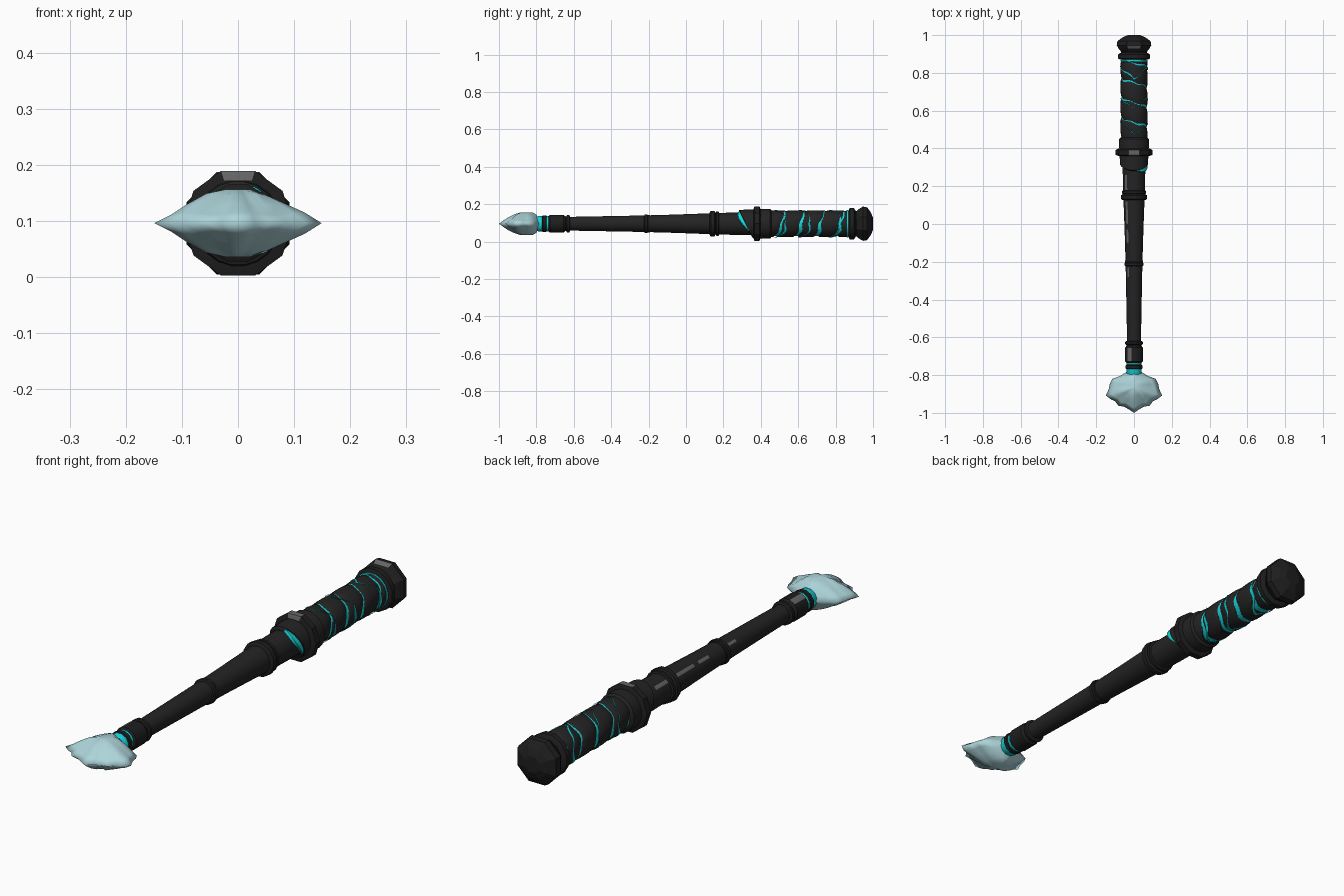
import bpy, bmesh
from math import sin, cos, atan2, pi, tau, radians

cube = bpy.data.objects.get("Cube")
if cube:
    bpy.data.objects.remove(cube)

AXIS_Z = 0.096


def material(name, rgb, rough=0.6):
    m = bpy.data.materials.new(name)
    m.use_nodes = True
    m.diffuse_color = (*rgb, 1)
    m.roughness = rough
    node = m.node_tree.nodes["Principled BSDF"]
    node.inputs["Base Color"].default_value = (*rgb, 1)
    node.inputs["Roughness"].default_value = rough
    return m


BLACK = material("black leather", (0.017, 0.017, 0.017))
METAL = material("dark metal", (0.013, 0.013, 0.013))
CYAN = material("glowing cyan", (0.008, 0.66, 0.7))
ICE = material("pale ice", (0.42, 0.66, 0.7))
WORN = material("worn grey", (0.13, 0.13, 0.13))


def finish(name, bm, mat, smooth=35):
    bmesh.ops.remove_doubles(bm, verts=bm.verts, dist=0.00005)
    bmesh.ops.recalc_face_normals(bm, faces=bm.faces)
    mesh = bpy.data.meshes.new(name)
    bm.to_mesh(mesh)
    bm.free()
    mesh.materials.append(mat)
    ob = bpy.data.objects.new(name, mesh)
    bpy.context.collection.objects.link(ob)
    bpy.ops.object.select_all(action="DESELECT")
    ob.select_set(True)
    bpy.context.view_layer.objects.active = ob
    if smooth:
        bpy.ops.object.shade_smooth_by_angle(angle=radians(smooth))
    return ob


def around(a, r, y):
    """Point at angle a from the top of the long axis."""
    return (r * sin(a), y, AXIS_Z + r * cos(a))


def grid(bm, rows, closed):
    rows = [[bm.verts.new(p) for p in row] for row in rows]
    n = len(rows[0])
    for r0, r1 in zip(rows, rows[1:]):
        for i in range(n if closed else n - 1):
            j = (i + 1) % n
            bm.faces.new((r0[i], r0[j], r1[j], r1[i]))
    return rows


def lathe(name, profile, mat, sides=16, smooth=35, shift=None):
    """Turn (y, radius) pairs round the axis; shift slides a point along y by angle."""
    bm = bmesh.new()
    angles = [tau * (i + 0.5) / sides for i in range(sides)]
    rows = [[around(a, r, y + (shift(a, k) if shift else 0)) for a in angles]
            for k, (y, r) in enumerate(profile)]
    rows = grid(bm, rows, True)
    bm.faces.new(rows[0])
    bm.faces.new(rows[-1])
    return finish(name, bm, mat, smooth)


def wear(ob, angle, spans):
    """Turn the faces at one angle, within the y spans, to worn grey."""
    ob.data.materials.append(WORN)
    for f in ob.data.polygons:
        x, y, z = f.center
        if (abs(atan2(x, z - AXIS_Z) - radians(angle)) < 0.05 and abs(f.normal.y) < 0.95
                and any(lo < y < hi for lo, hi in spans)):
            f.material_index = 1


def ring(name, y, width, r, mat=METAL, sides=12):
    h = width / 2
    return lathe(name, [(y - h, r * 0.86), (y - h * 0.6, r), (y + h * 0.6, r),
                        (y + h, r * 0.86)], mat, sides)


def band(name, path, half_width, turns, limits, r, crown, mat):
    """Ribbon round the grip: path gives y by angle, clipped to the limits."""
    bm = bmesh.new()
    rows = []
    for i in range(turns * 24 + 1):
        a = tau * i / 24
        row = []
        for s in (-1, -0.9, -0.3, 0.3, 0.9, 1):
            y = min(max(path(a) + s * half_width(a), limits[0]), limits[1])
            lift = -crown if abs(s) == 1 else crown * (1 - s * s)
            row.append(around(-a, r + lift, y))
        rows.append(row)
    grid(bm, rows, False)
    bmesh.ops.dissolve_degenerate(bm, dist=0.0001, edges=bm.edges)
    return finish(name, bm, mat)


# Shaft, tapering toward the blade, with a scuffed streak
shaft = lathe("shaft", [(-0.77, 0.034), (-0.62, 0.037), (-0.28, 0.0434), (-0.23, 0.0445),
                        (-0.1, 0.048), (-0.03, 0.0505), (0.0, 0.0515), (0.12, 0.056),
                        (0.18, 0.0585), (0.26, 0.06), (0.42, 0.062)], BLACK, 24)
wear(shaft, -45, [(-0.28, -0.23), (-0.1, -0.03), (0.0, 0.12), (0.18, 0.26)])

# Blade socket and shaft bands
socket = lathe("blade_socket", [(-0.735, 0.041), (-0.728, 0.049), (-0.655, 0.049),
                                (-0.645, 0.041), (-0.64, 0.041)], METAL, 12)
wear(socket, -30, [(-0.72, -0.66)])
ring("socket_rear_band", -0.63, 0.02, 0.048)
ring("socket_front_band", -0.757, 0.028, 0.046)
lathe("blade_glow_band", [(-0.80, 0.036), (-0.79, 0.042), (-0.735, 0.042)], CYAN, 12)
ring("middle_band", -0.213, 0.022, 0.052)
ring("middle_band_lip", -0.198, 0.014, 0.049)
ring("upper_band", 0.142, 0.032, 0.071)
ring("upper_band_lip", 0.168, 0.02, 0.067)


# Sleeve with a tongue reaching forward on top, over a liner glowing at one side
def tongue(a, k):
    return 0.07 * (1 - cos(a)) / 2 if k < 2 else 0


def liner_edge(a, k):
    return tongue(a, k) - (0.03 * max(0, sin(a + 0.35)) ** 2 if k < 2 else 0)


lathe("sleeve", [(0.28, 0.062), (0.285, 0.075), (0.36, 0.077), (0.42, 0.08),
                 (0.45, 0.08), (0.46, 0.068)], BLACK, 20, shift=tongue)
lathe("sleeve_glow_liner", [(0.288, 0.06), (0.292, 0.071), (0.4, 0.072)], CYAN, 20,
      shift=liner_edge)

# Guard ring
guard = lathe("guard_ring", [(0.36, 0.08), (0.366, 0.098), (0.392, 0.098), (0.4, 0.08)],
              METAL, 10)
wear(guard, 0, [(0.355, 0.38)])

# Grip: glowing core seen through the gaps of a wound leather wrap
lathe("grip_glow_core", [(0.42, 0.067), (0.88, 0.067)], CYAN, 24)
PITCH = 0.105
band("grip_wrap", lambda a: 0.38 + PITCH * a / tau + 0.004 * sin(5 * a),
     lambda a: PITCH / 2 - 0.0095 * max(0, 0.55 - 0.5 * cos(a) + 0.35 * sin(2.3 * a)),
     6, (0.43, 0.86), 0.069, 0.003, BLACK)

# Glowing chevron veins crossing the wrap
for name, y, phase, floor in (("rear_vein", 0.768, 0.6, 0.85), ("middle_vein", 0.605, 0.0, 0.4),
                              ("front_vein", 0.475, 1.4, 0.4)):
    band(name, lambda a: y + 0.06 * abs(sin(a)) + 0.006 * sin(5 * a),
         lambda a: 0.0065 * max(0, floor - 0.5 * cos(a) + 0.4 * sin(3 * a + phase)),
         1, (0.45, 0.85), 0.0728, 0.001, CYAN)
ring("grip_end_glow", 0.864, 0.012, 0.074, CYAN, 16)

# Pommel
lathe("pommel_collar", [(0.87, 0.074), (0.876, 0.088), (0.897, 0.088), (0.907, 0.072)],
      METAL, 12)
lathe("pommel_neck", [(0.89, 0.07), (0.93, 0.07)], METAL, 12)
pommel = lathe("pommel", [(0.91, 0.072), (0.928, 0.088), (0.946, 0.099), (0.968, 0.095),
                          (0.988, 0.066), (1.0, 0.035)], METAL, 8, smooth=0)
wear(pommel, 0, [(0.93, 0.946)])

# Blade: jagged outline shrunk in steps to a ridge, mirrored above and below;
# the rear keeps its thickness where it seats in the glowing band
half = [(0.0, -1.0), (0.03, -0.98), (0.055, -0.966), (0.082, -0.963), (0.1, -0.938),
        (0.12, -0.93), (0.149, -0.908), (0.134, -0.875), (0.128, -0.845), (0.115, -0.82),
        (0.075, -0.805), (0.042, -0.785), (0.0, -0.775)]
outline = half + [(-x, y) for x, y in half[-2:0:-1]]
levels = [(1.0, 0.0), (0.8, 0.017), (0.62, 0.032), (0.38, 0.05), (0.15, 0.06)]
MID = -0.866
bm = bmesh.new()
for side in (1, -1):
    rows = []
    for k, (s, h) in enumerate(levels):
        row = []
        for i, (x, y) in enumerate(outline):
            dent = 0.003 * sin(i * 1.3 + k) if 0 < k < 4 else 0
            along = s if y < MID else s ** 0.35
            row.append((x * s, MID + (y - MID) * along, AXIS_Z + side * (h + dent)))
        rows.append(row)
    rows = grid(bm, rows, True)
    bm.faces.new(rows[-1])
finish("ice_blade", bm, ICE, 180)
